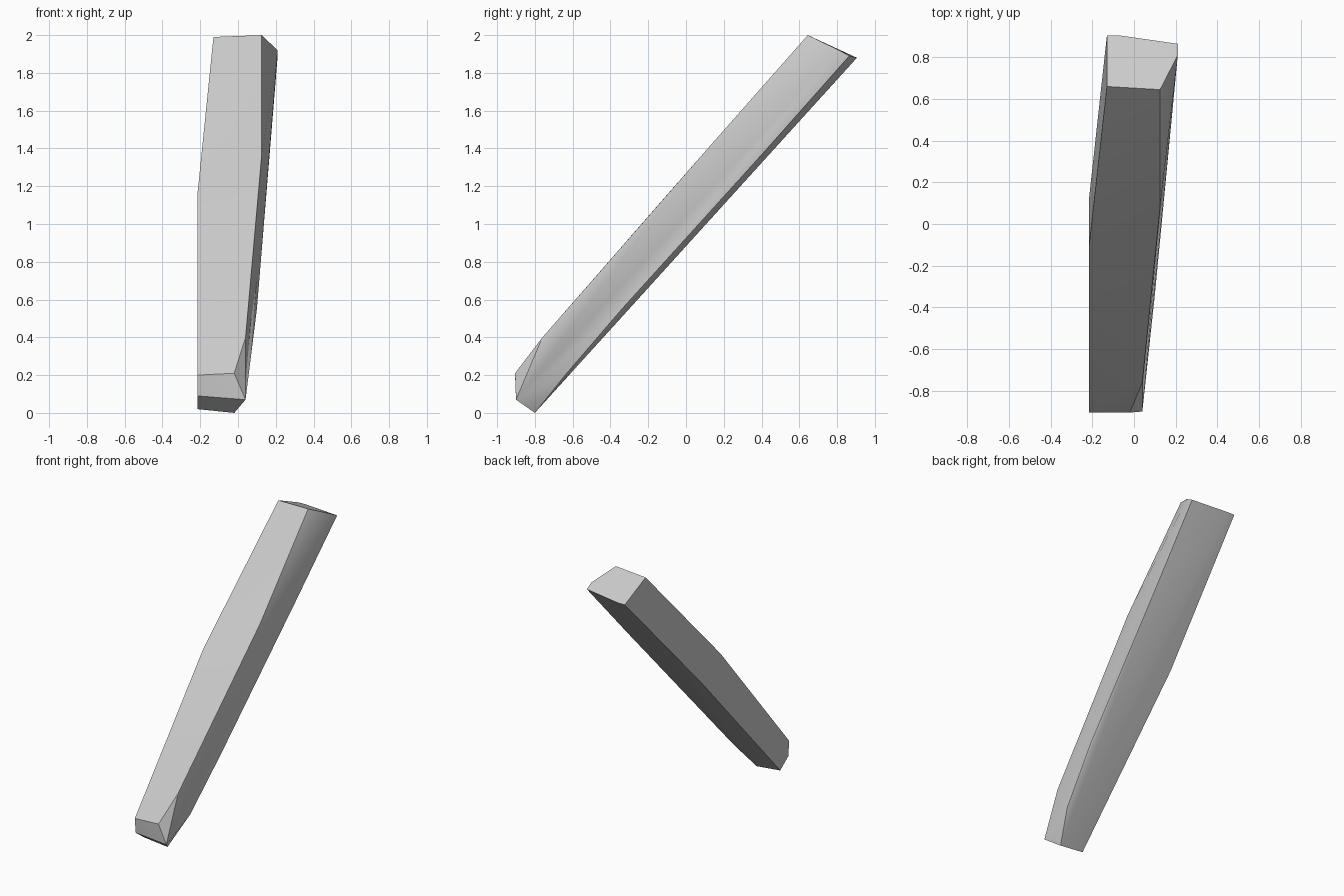
import bpy
import bmesh
import math

# Remove the default object
default_cube = bpy.data.objects.get("Cube")
if default_cube:
    bpy.data.objects.remove(default_cube, do_unlink=True)


def make_material(name, colour):
    material = bpy.data.materials.new(name)
    material.use_nodes = True
    material.diffuse_color = colour
    shader = material.node_tree.nodes["Principled BSDF"]
    shader.inputs["Base Color"].default_value = colour
    return material


def hull_object(name, rails, material):
    """Stretch a convex skin over the lengthwise edges of a faceted bar."""
    bm = bmesh.new()
    for rail in rails:
        for point in rail:
            bm.verts.new(point)
    result = bmesh.ops.convex_hull(bm, input=bm.verts[:])
    inside = [item for item in result["geom_interior"]
              if isinstance(item, bmesh.types.BMVert)]
    bmesh.ops.delete(bm, geom=inside, context="VERTS")
    bmesh.ops.recalc_face_normals(bm, faces=bm.faces[:])
    mesh = bpy.data.meshes.new(name)
    bm.to_mesh(mesh)
    bm.free()
    mesh.materials.append(material)
    obj = bpy.data.objects.new(name, mesh)
    bpy.context.collection.objects.link(obj)
    return obj


# Lengthwise edges, each listed from the foot to the top end
upper_left_edge = [(-.215, -.905, .2), (-.215, -.1, 1.155), (-.13, .66, 1.99)]
upper_right_edge = [(-.02, -.905, .21), (.04, -.76, .4),
                    (.125, .08, 1.36), (.125, .645, 2)]
side_edge = [(.04, -.9, .07), (.21, .81, 1.92)]
lower_right_edge = [(-.02, -.8, 0), (.055, -.64, .2), (.1, -.34, .55),
                    (.17, .43, 1.4), (.21, .865, 1.89)]
lower_left_edge = [(-.215, -.895, .09), (-.215, -.8, .02),
                   (-.215, .13, 1.03), (-.13, .905, 1.88)]
top_back_corner = [(-.07, .905, 1.88)]

# Leaning faceted bar
grey = make_material("plain grey", (.6, .6, .6, 1))
bar = hull_object("leaning_bar", [
    upper_left_edge, upper_right_edge, side_edge,
    lower_right_edge, lower_left_edge, top_back_corner,
], grey)

# Soft facets with crisp main edges
bpy.ops.object.select_all(action="DESELECT")
bar.select_set(True)
bpy.context.view_layer.objects.active = bar
bpy.ops.object.shade_smooth_by_angle(angle=math.radians(30))
